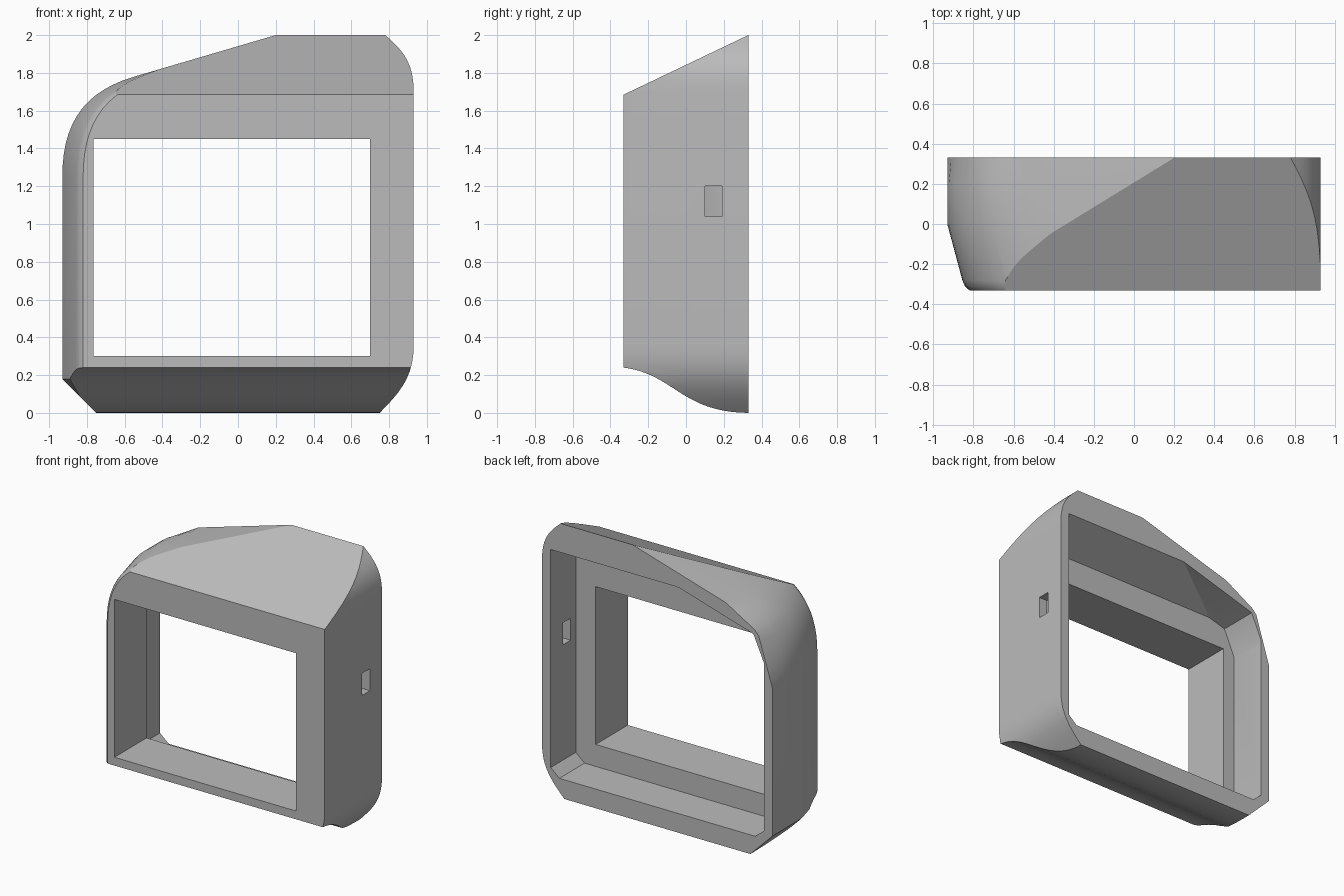
import bpy, bmesh, math
from mathutils import Vector
from mathutils.geometry import interpolate_bezier

cube = bpy.data.objects.get("Cube")
if cube:
    bpy.data.objects.remove(cube)

grey = bpy.data.materials.new("plain_grey")
grey.use_nodes = True
colour = (0.5, 0.5, 0.5, 1)
grey.diffuse_color = colour
grey.node_tree.nodes["Principled BSDF"].inputs["Base Color"].default_value = colour


def curve(*pts, n=14):
    """Sample a cubic curve in the plane."""
    return [(p.x, p.y) for p in interpolate_bezier(*[Vector((*p, 0)) for p in pts], n)]


def loft(name, rings):
    """Skin a closed solid through rings with equal point counts."""
    bm = bmesh.new()
    loops = [[bm.verts.new(p) for p in ring] for ring in rings]
    for a, b in zip(loops, loops[1:]):
        for i in range(len(a)):
            j = (i + 1) % len(a)
            bm.faces.new((a[i], a[j], b[j], b[i]))
    bm.faces.new(loops[0])
    bm.faces.new(loops[-1])
    bmesh.ops.recalc_face_normals(bm, faces=bm.faces)
    mesh = bpy.data.meshes.new(name)
    bm.to_mesh(mesh)
    bm.free()
    mesh.materials.append(grey)
    obj = bpy.data.objects.new(name, mesh)
    bpy.context.collection.objects.link(obj)
    return obj


def along_y(name, outline, y0, y1):
    return loft(name, [[(x, y, z) for x, z in outline] for y in (y0, y1)])


def along_x(name, outline, x0, x1):
    return loft(name, [[(x, y, z) for y, z in outline] for x in (x0, x1)])


def box(x0, x1, z0, z1):
    return [(x0, z0), (x1, z0), (x1, z1), (x0, z1)]


def combine(target, tool, operation):
    """Apply a boolean and discard the cutter."""
    mod = target.modifiers.new(tool.name, 'BOOLEAN')
    mod.object, mod.operation, mod.solver = tool, operation, 'EXACT'
    tool.hide_render = True
    graph = bpy.context.evaluated_depsgraph_get()
    mesh = bpy.data.meshes.new_from_object(target.evaluated_get(graph))
    target.modifiers.clear()
    target.data = mesh
    bpy.data.objects.remove(tool)


# Outer shell outline, clockwise from the lower right
outline = [(-0.75, 0), (-0.93, 0.18)]
outline += curve((-0.93, 1.25), (-0.93, 1.53), (-0.82, 1.70), (-0.55, 1.78))
outline += [(0.2, 2)]
outline += curve((0.78, 2), (0.87, 1.92), (0.93, 1.86), (0.93, 1.7), n=10)
outline += curve((0.93, 0.36), (0.93, 0.2), (0.87, 0.12), (0.75, 0), n=10)


def section(y, shift):
    """Shell section with its right flank drawn in, and a back corner cut."""
    ring = []
    for x, z in outline:
        if x < -0.5:
            if y > 0.3 and z > 1.25:
                x = max(x, -0.93 + (z - 1.25) * 0.315, -0.81 + (z - 1.63) * 1.73)
            x += shift
        ring.append((x, y, z))
    return ring


frame = loft("display_frame", [section(y, s) for y, s in (
    (0.33, 0), (0.2, 0), (0, 0), (-0.28, 0.075), (-0.31, 0.088), (-0.33, 0.11))])

# Sloping roof and curved underside
side = [(0.34, 2.005), (-0.34, 1.68)]
side += curve((-0.34, 0.241), (-0.06, 0.21), (-0.03, 0), (0.34, 0), n=24)
combine(frame, along_x("side_profile", side, -1.2, 1.2), 'INTERSECT')

# Rear cavity: chamfered outline under a ceiling parallel to the roof
cavity = along_y("rear_cavity", [
    (-0.79, 0.14), (-0.86, 0.2), (-0.86, 1.42), (-0.775, 1.61), (-0.18, 1.785),
    (0.86, 1.9), (0.86, 0.2), (0.79, 0.14)], 0.04, 0.5)
ceiling = [(0.02, 0.05), (0.5, 0.05), (0.5, 1.87), (0.02, 1.64)]
combine(cavity, along_x("cavity_ceiling", ceiling, -1.2, 1.2), 'INTERSECT')
combine(frame, cavity, 'DIFFERENCE')

# Front window and side slot
combine(frame, along_y("front_window", box(-0.765, 0.7, 0.3, 1.45), -0.5, 0.15), 'DIFFERENCE')
combine(frame, along_x("side_slot", box(0.1, 0.19, 1.04, 1.2), 0.8, 1.1), 'DIFFERENCE')

# Smooth the curves, keep the edges crisp
bpy.ops.object.select_all(action='DESELECT')
frame.select_set(True)
bpy.context.view_layer.objects.active = frame
bpy.ops.object.shade_smooth_by_angle(angle=math.radians(25))
